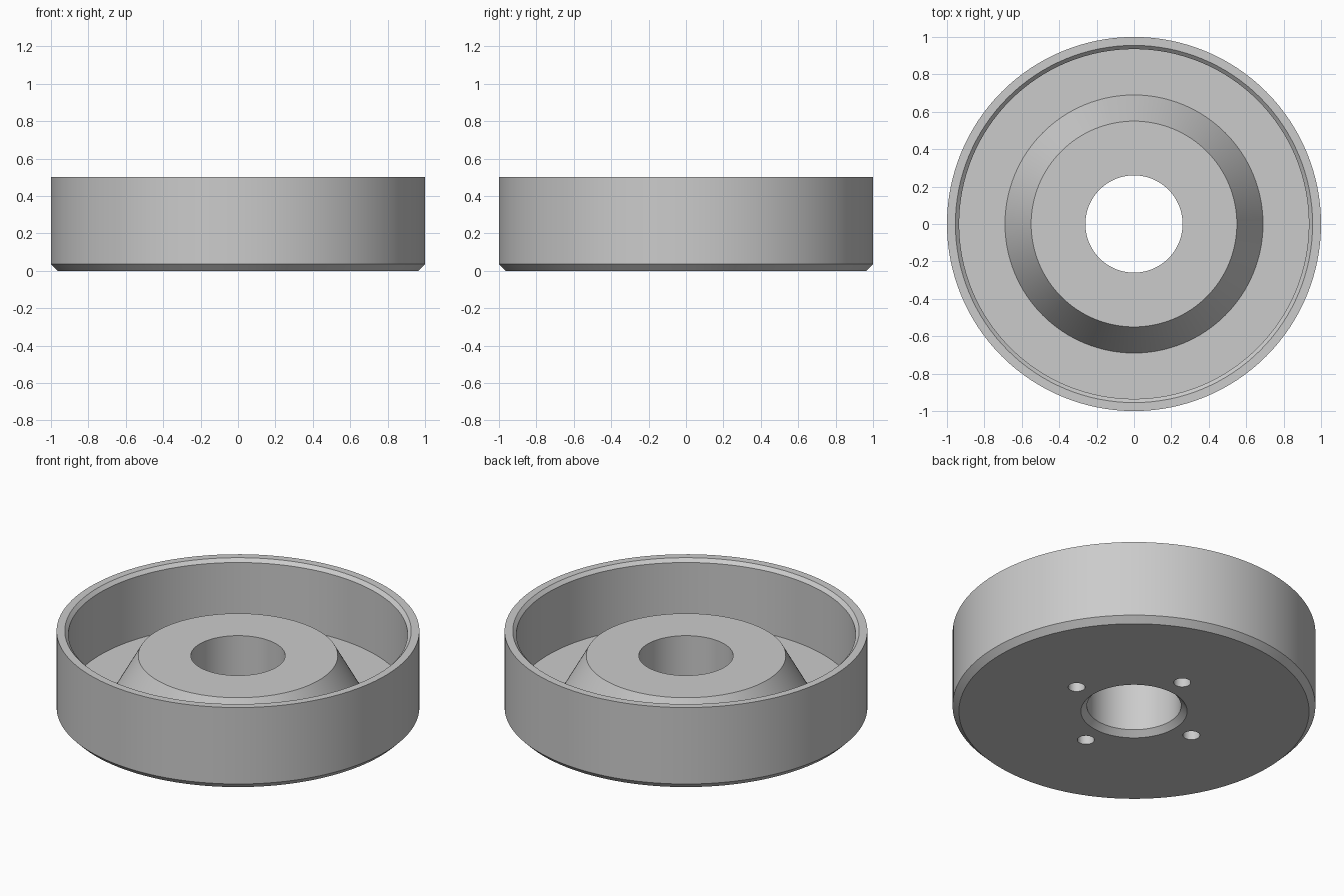
import bpy
import bmesh
from math import cos, sin, pi, radians
from mathutils import Vector, Matrix

cube = bpy.data.objects.get("Cube")
if cube:
    bpy.data.objects.remove(cube, do_unlink=True)

SIDES = 128

# Single plain grey finish
grey = bpy.data.materials.new("plain grey")
grey.use_nodes = True
colour = (0.6, 0.6, 0.6, 1)
grey.diffuse_color = colour
grey.node_tree.nodes["Principled BSDF"].inputs["Base Color"].default_value = colour


def make_object(name, bm):
    bmesh.ops.recalc_face_normals(bm, faces=bm.faces)
    mesh = bpy.data.meshes.new(name)
    bm.to_mesh(mesh)
    bm.free()
    mesh.materials.append(grey)
    obj = bpy.data.objects.new(name, mesh)
    bpy.context.collection.objects.link(obj)
    return obj


def lathe(name, profile):
    """Turn a closed (radius, height) profile around the z axis."""
    bm = bmesh.new()
    verts = [bm.verts.new((r, 0, z)) for r, z in profile]
    edges = [bm.edges.new((v, verts[i - 1])) for i, v in enumerate(verts)]
    bmesh.ops.spin(bm, geom=verts + edges, cent=(0, 0, 0), axis=(0, 0, 1),
                   angle=2 * pi, steps=SIDES, use_merge=True)
    bmesh.ops.remove_doubles(bm, verts=bm.verts, dist=0.0001)
    return make_object(name, bm)


# Cup with raised conical hub, bevelled rim, foot and bore
cup = lathe("cup_wheel", [
    (0.293, 0), (0.965, 0), (1, 0.035), (1, 0.5),
    (0.955, 0.5), (0.935, 0.48), (0.935, 0.1), (0.69, 0.1),
    (0.55, 0.35), (0.26, 0.35), (0.26, 0.033)])

# Four blind mounting holes in the underside
bm = bmesh.new()
depth = 0.2
for i in range(4):
    a = i * pi / 2
    spot = Vector((cos(a), sin(a), 0)) * 0.413
    bmesh.ops.create_cone(bm, cap_ends=True, segments=32, radius1=0.047,
                          radius2=0.047, depth=2 * depth,
                          matrix=Matrix.Translation(spot))
cutter = make_object("mounting_hole_cutter", bm)
cutter.hide_render = True

cut = cup.modifiers.new("mounting holes", 'BOOLEAN')
cut.operation = 'DIFFERENCE'
cut.solver = 'EXACT'
cut.object = cutter

bpy.ops.object.select_all(action='DESELECT')
cup.select_set(True)
bpy.context.view_layer.objects.active = cup
bpy.ops.object.modifier_apply(modifier=cut.name)
bpy.data.objects.remove(cutter, do_unlink=True)
bpy.ops.object.shade_smooth_by_angle(angle=radians(25))
